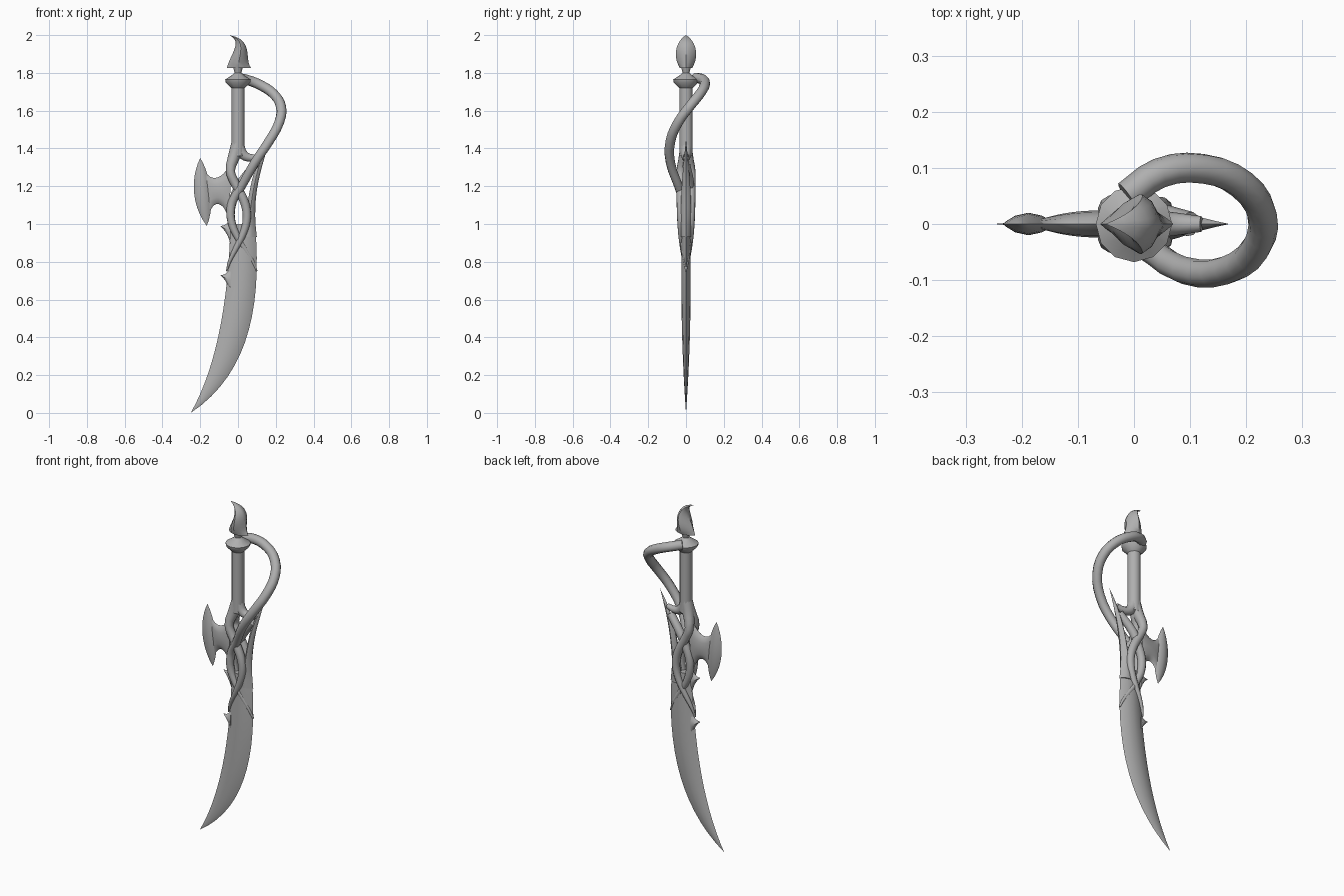
import bpy, bmesh
from math import sin, cos, pi, tau, radians
from mathutils import Vector
from mathutils.geometry import interpolate_bezier

cube = bpy.data.objects.get("Cube")
if cube:
    bpy.data.objects.remove(cube)

steel = bpy.data.materials.new("grey_steel")
steel.use_nodes = True
grey = (0.43, 0.43, 0.43, 1)
steel.diffuse_color = grey
steel.node_tree.nodes["Principled BSDF"].inputs["Base Color"].default_value = grey


def activate(ob):
    bpy.ops.object.select_all(action='DESELECT')
    ob.select_set(True)
    bpy.context.view_layer.objects.active = ob


def finish(ob):
    ob.data.materials.clear()
    ob.data.materials.append(steel)
    activate(ob)
    bpy.ops.object.shade_smooth_by_angle(angle=radians(40))


def loft(name, rings):
    """Skin equal-sized rings of points and cap the last one."""
    bm = bmesh.new()
    loops = [[bm.verts.new(point) for point in ring] for ring in rings]
    count = len(loops[0])
    for upper, lower in zip(loops, loops[1:]):
        for i in range(count):
            j = (i + 1) % count
            bm.faces.new((upper[i], upper[j], lower[j], lower[i]))
    bm.faces.new(loops[-1])
    bmesh.ops.remove_doubles(bm, verts=bm.verts, dist=0.0003)
    bmesh.ops.recalc_face_normals(bm, faces=bm.faces)
    mesh = bpy.data.meshes.new(name)
    bm.to_mesh(mesh)
    bm.free()
    ob = bpy.data.objects.new(name, mesh)
    bpy.context.collection.objects.link(ob)
    finish(ob)


def ribbon(name, edge_a, edge_b, thick, swell, sharp=True, steps=12, sides=12):
    """Lens sections between two Bezier edges in the xz plane.
    Thickness follows a sine from zero at the start, ending at angle swell."""
    curves = []
    for edge in (edge_a, edge_b):
        knots = [Vector((x, 0, z)) for x, z in edge]
        curves.append(interpolate_bezier(*knots, steps))
    rings = []
    for row, (p, q) in enumerate(zip(*curves)):
        depth = thick * sin(swell * row / (steps - 1))
        ring = []
        for i in range(sides):
            c, s = cos(tau * i / sides), sin(tau * i / sides)
            y = depth * s * (abs(s) if sharp else 1)
            ring.append((p + q) / 2 + (q - p) / 2 * c + Vector((0, y, 0)))
        rings.append(ring)
    loft(name, rings)


def turned(name, profile, sides=12):
    angles = [tau * i / sides for i in range(sides)]
    loft(name, [[(r * cos(a), r * sin(a), z) for a in angles] for r, z in profile])


def tube(name, points):
    """Round tube along (x, y, z, radius) points."""
    curve = bpy.data.curves.new(name, 'CURVE')
    curve.dimensions = '3D'
    curve.bevel_depth = 1
    curve.bevel_resolution = 3
    curve.resolution_u = 3
    curve.use_fill_caps = True
    spline = curve.splines.new('BEZIER')
    spline.bezier_points.add(len(points) - 1)
    for knot, (x, y, z, radius) in zip(spline.bezier_points, points):
        knot.co = (x, y, z)
        knot.radius = radius
        knot.handle_left_type = knot.handle_right_type = 'AUTO'
    ob = bpy.data.objects.new(name, curve)
    bpy.context.collection.objects.link(ob)
    activate(ob)
    bpy.ops.object.convert(target='MESH')
    finish(bpy.context.view_layer.objects.active)


def winding(side, depth, first=0, steps=10):
    """Strand that weaves across the blade and fades into one of its edges."""
    points = []
    for i in range(first, steps + 1):
        t = i / steps
        reach = 0.04 + 0.04 * t ** 3
        x = side * reach * cos(tau * t ** 0.8) + 0.02 * t * t
        points.append((x, depth * (1 - t ** 4), 1.28 - 0.53 * t, 0.024 - 0.02 * t ** 3))
    return points


# Curved blade, starting at the tip
ribbon("blade",
       [(-0.25, 0), (-0.11, 0.25), (-0.05, 0.6), (-0.04, 1)],
       [(-0.25, 0), (0.05, 0.2), (0.13, 0.55), (0.09, 1)], 0.025, 2, steps=16)

# Narrow upper arm of the blade, starting at its spike
ribbon("blade_arm",
       [(0.17, 1.45), (0.03, 1.25), (0.07, 1.05), (0, 0.93)],
       [(0.17, 1.45), (0.12, 1.28), (0.07, 1.15), (0.1, 0.93)], 0.028, 2)

# Two small barbs on the back edge
for name, z in (("lower_barb", 0.73), ("upper_barb", 0.99)):
    ribbon(name,
           [(-0.095, z), (-0.08, z), (-0.06, z), (-0.04, z + 0.04)],
           [(-0.095, z), (-0.07, z - 0.02), (-0.05, z - 0.05), (-0.04, z - 0.1)],
           0.018, 2, steps=6)

# Crescent side blade: its cutting edge and the web that joins it to the hilt
top_horn, low_horn = (-0.2, 1.35), (-0.165, 0.99)
ribbon("crescent_edge",
       [top_horn, (-0.25, 1.25), (-0.25, 1.1), low_horn],
       [top_horn, (-0.14, 1.25), (-0.12, 1.1), low_horn], 0.02, pi)
ribbon("crescent_web",
       [top_horn, (-0.17, 1.2), (-0.08, 1.22), (-0.03, 1.34)],
       [low_horn, (-0.15, 1.15), (-0.07, 1.13), (-0.05, 1.02)], 0.024, 2, sharp=False)

# Grip and collar with its neck
turned("grip", [(0.035, 1.36), (0.035, 1.74)])
turned("collar", [(0.035, 1.72), (0.065, 1.75), (0.068, 1.765), (0.03, 1.79),
                  (0.018, 1.8), (0.026, 1.83)])

# Flame-shaped finial, starting at its tip
ribbon("finial",
       [(-0.05, 2), (0.03, 1.97), (-0.04, 1.9), (-0.06, 1.825)],
       [(-0.05, 2), (0.09, 1.98), (0.03, 1.87), (0.07, 1.825)], 0.054, 2.5)

# Hand guard: a falling loop round the grip that runs on into a strand
guard = []
for i in range(9):
    s = i / 8
    angle = radians(150 - 280 * s)
    y = 0.1 * sin(angle) * (1 - s ** 8 / 2)
    guard.append((0.1 + 0.13 * cos(angle), y, 1.775 - 0.58 * s ** 1.9, 0.027 - 0.004 * s ** 4))
tube("hand_guard", guard + winding(1, -0.018, first=3))
tube("rear_strand", [(0.1, 0, 1.32, 0.022)] + winding(1, 0.018, first=1))

# Strands that leave the grip and wind down both faces
for name, depth in (("front_strand", -0.027), ("back_strand", 0.027)):
    tube(name, [(0, 0, 1.43, 0.034), (-0.02, depth / 4, 1.36, 0.032)] + winding(-1, depth))

# Branch joining the grip to the spike
tube("spike_branch", [(0, 0, 1.42, 0.033), (0.03, 0, 1.365, 0.027),
                      (0.07, 0, 1.35, 0.021), (0.12, 0, 1.36, 0.014)])
